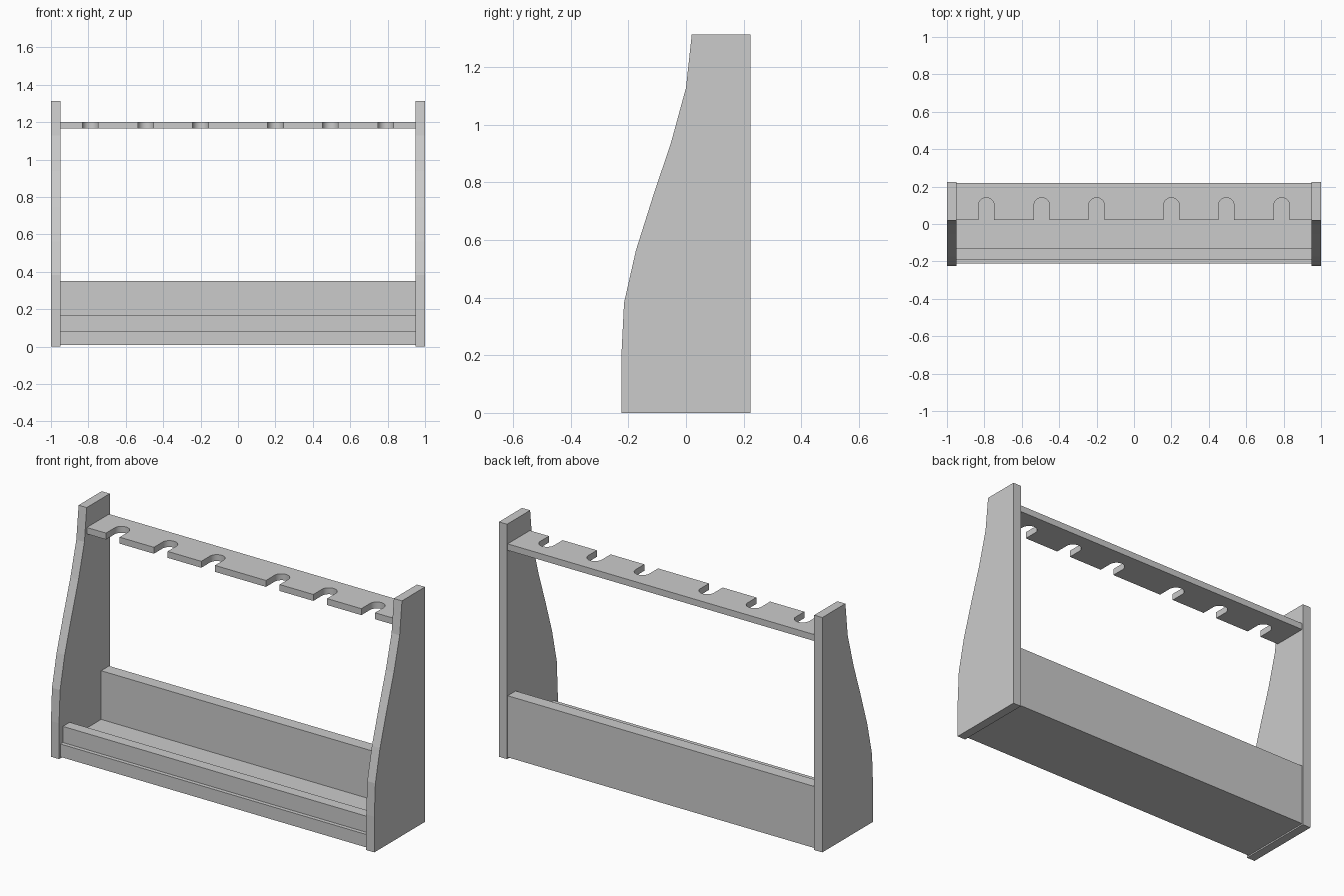
import bpy, math
from mathutils import Vector

if "Cube" in bpy.data.objects:
    bpy.data.objects.remove(bpy.data.objects["Cube"])


def prism(name, outline, direction):
    """Solid made by sweeping a closed outline along a direction."""
    n = len(outline)
    a = [Vector(p) for p in outline]
    verts = a + [p + Vector(direction) for p in a]
    faces = [tuple(range(n))[::-1], tuple(range(n, 2 * n))]
    faces += [(i, (i + 1) % n, n + (i + 1) % n, n + i) for i in range(n)]
    mesh = bpy.data.meshes.new(name)
    mesh.from_pydata(verts, [], faces)
    obj = bpy.data.objects.new(name, mesh)
    bpy.context.collection.objects.link(obj)
    return obj


def board(name, y0, y1, z0, z1):
    """Plain board spanning between the side panels."""
    return prism(name, [(-0.95, y0, z0), (-0.95, y0, z1), (-0.95, y1, z1), (-0.95, y1, z0)][::-1],
                 (1.9, 0, 0))


# Side panels with a curved front edge
side = [(0.224, 0), (0.224, 1.313), (0.02, 1.313), (0, 1.128), (-0.052, 0.938),
        (-0.115, 0.75), (-0.174, 0.563), (-0.215, 0.382), (-0.224, 0.2), (-0.224, 0)]
for label, x in (("left", -1.0), ("right", 0.95)):
    prism(label + "_side_panel", [(x, y, z) for y, z in side], (0.05, 0, 0))

# Base, front lip and back board
board("base_shelf", -0.212, 0.218, 0.008, 0.08)
board("front_lip", -0.19, -0.13, 0.08, 0.17)
board("back_board", 0.148, 0.218, 0.08, 0.352)

# Top rack with six round-ended slots along its front edge
z, front, r, arc_y = 1.165, 0.022, 0.0425, 0.098
outline = [(-0.95, front, z)]
for cx in (-0.79, -0.493, -0.2, 0.2, 0.493, 0.79):
    outline.append((cx - r, front, z))
    for i in range(17):
        t = math.pi * (1 - i / 16)
        outline.append((cx + r * math.cos(t), arc_y + r * math.sin(t), z))
    outline.append((cx + r, front, z))
outline += [(0.95, front, z), (0.95, 0.218, z), (-0.95, 0.218, z)]
rack = prism("slotted_rack", outline, (0, 0, 0.036))

# Smooth slot ends, sharp board edges
bpy.ops.object.select_all(action='DESELECT')
rack.select_set(True)
bpy.context.view_layer.objects.active = rack
bpy.ops.object.shade_smooth_by_angle(angle=math.radians(30))
